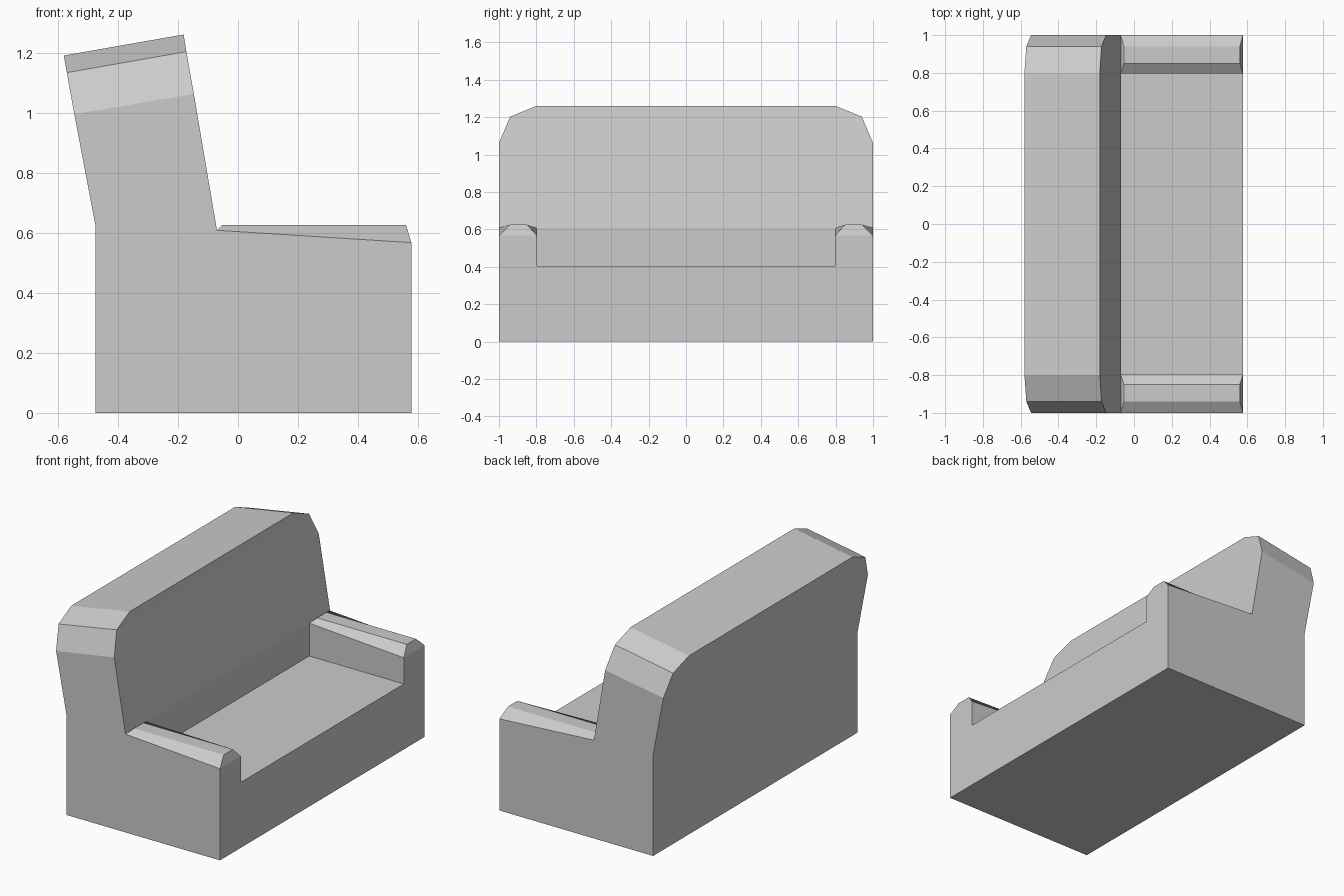
import bpy
import bmesh

cube = bpy.data.objects.get("Cube")
if cube:
    bpy.data.objects.remove(cube, do_unlink=True)

fabric = bpy.data.materials.new("grey fabric")
fabric.use_nodes = True
colour = (0.6, 0.6, 0.6, 1)
fabric.diffuse_color = colour
fabric.node_tree.nodes["Principled BSDF"].inputs["Base Color"].default_value = colour


def loft(name, rows, mirror=False):
    """Stack four-sided rings; each row is (back x, back z, front x, front z, y0, y1)."""
    bm = bmesh.new()
    rings = []
    for xb, zb, xf, zf, y0, y1 in rows:
        corners = ((xb, y0, zb), (xf, y0, zf), (xf, y1, zf), (xb, y1, zb))
        rings.append([bm.verts.new(c) for c in corners])
    for low, high in zip(rings, rings[1:]):
        for i in range(4):
            j = (i + 1) % 4
            bm.faces.new((low[i], low[j], high[j], high[i]))
    bm.faces.new(rings[0][::-1])
    bm.faces.new(rings[-1])
    bmesh.ops.recalc_face_normals(bm, faces=bm.faces)
    mesh = bpy.data.meshes.new(name)
    bm.to_mesh(mesh)
    bm.free()
    mesh.materials.append(fabric)
    obj = bpy.data.objects.new(name, mesh)
    bpy.context.collection.objects.link(obj)
    if mirror:
        mod = obj.modifiers.new("mirror", "MIRROR")
        mod.use_axis = (False, True, False)
        mod.use_mirror_merge = False
    return obj


BACK, SEAT_BACK, FRONT = -0.475, -0.07, 0.577
ARM_IN = 0.797

# Seat block between the arms
loft("seat", [(SEAT_BACK, z, FRONT, z, -ARM_IN, ARM_IN) for z in (0, 0.405)])

# Armrests with a bevelled top whose shoulder drops towards the front
loft("armrests", [
    (SEAT_BACK, 0, FRONT, 0, ARM_IN, 1),
    (SEAT_BACK, 0.608, FRONT, 0.567, ARM_IN, 1),
    (-0.053, 0.625, 0.56, 0.625, 0.85, 0.94),
], mirror=True)

# Backrest: upright lower part, then leaning back with clipped upper corners
back_rows = [
    (BACK, 0, SEAT_BACK, 0, 1),
    (BACK, 0.625, SEAT_BACK, 0.608, 1),
    (-0.545, 0.995, -0.147, 1.062, 1),
    (-0.57, 1.133, -0.172, 1.203, 0.94),
    (-0.58, 1.19, -0.181, 1.26, 0.8),
]
loft("backrest", [(xb, zb, xf, zf, -w, w) for xb, zb, xf, zf, w in back_rows])
